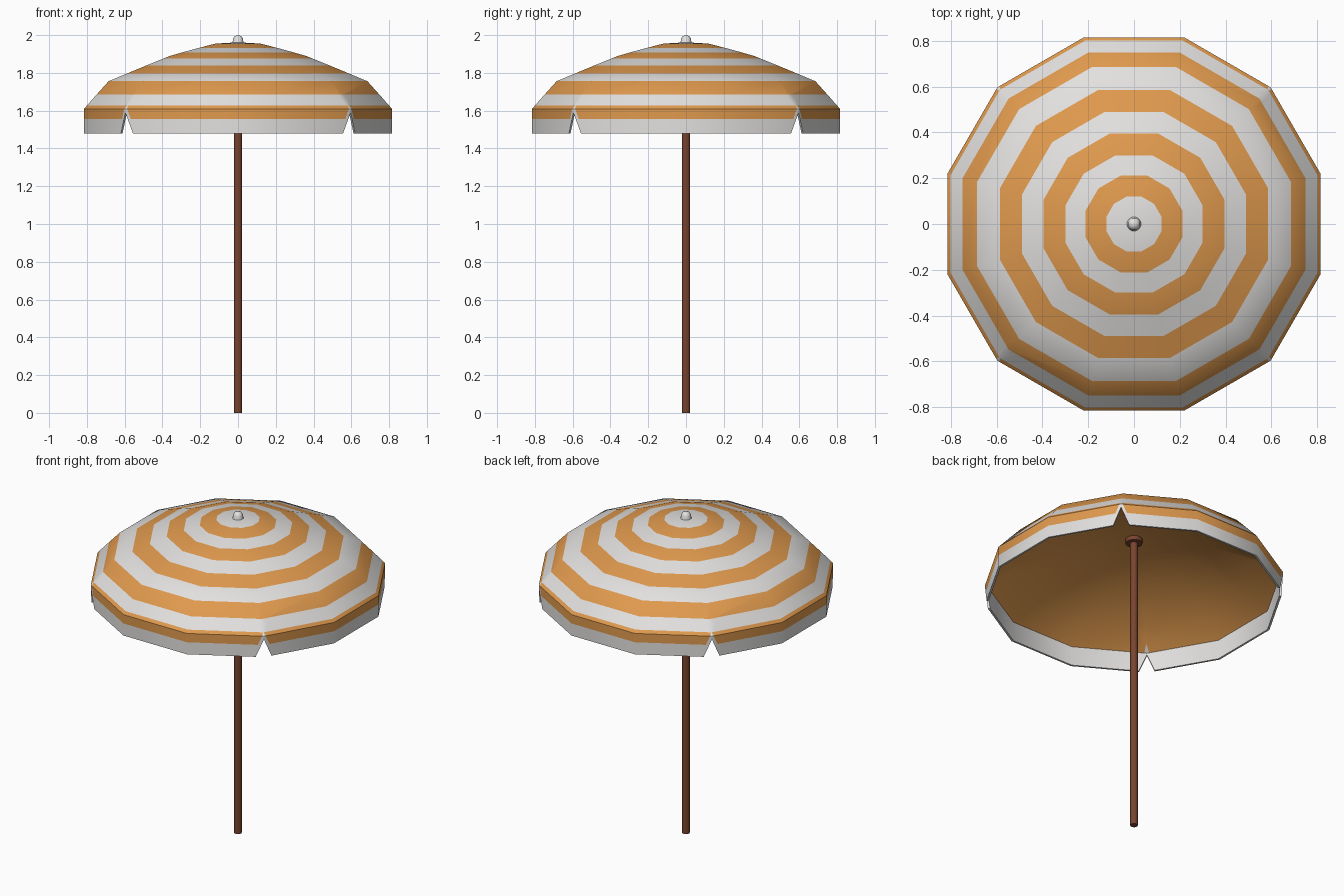
import bpy, bmesh, math
from mathutils import Vector

if "Cube" in bpy.data.objects:
    bpy.data.objects.remove(bpy.data.objects["Cube"])

SIDES = 12
HALF = math.pi / SIDES


def material(name, rgb):
    m = bpy.data.materials.new(name)
    m.diffuse_color = (*rgb, 1)
    m.use_nodes = True
    m.node_tree.nodes["Principled BSDF"].inputs["Base Color"].default_value = m.diffuse_color
    return m


WHITE = material("white_cloth", (0.76, 0.75, 0.74))
ORANGE = material("orange_cloth", (0.74, 0.32, 0.075))
BROWN = material("brown_wood", (0.19, 0.058, 0.028))


def lathe(profile, sides, face_scale=1.0):
    """Spin (radius, z, material index) points; the index colours the band after its point."""
    bm = bmesh.new()
    rings = []
    for r, z, _ in profile:
        if r == 0:
            rings.append([bm.verts.new((0, 0, z))] * sides)
        else:
            rings.append([bm.verts.new((r * face_scale * math.cos(2 * math.pi * (k + .5) / sides),
                                        r * face_scale * math.sin(2 * math.pi * (k + .5) / sides), z))
                          for k in range(sides)])
    for i in range(len(rings) - 1):
        a, b = rings[i], rings[i + 1]
        for k in range(sides):
            n = (k + 1) % sides
            f = bm.faces.new(list(dict.fromkeys((a[k], b[k], b[n], a[n]))))
            f.material_index = profile[i][2]
    return bm


def finish(bm, name, mats, angle=35):
    bmesh.ops.recalc_face_normals(bm, faces=bm.faces)
    me = bpy.data.meshes.new(name)
    bm.to_mesh(me)
    bm.free()
    ob = bpy.data.objects.new(name, me)
    bpy.context.collection.objects.link(ob)
    for m in mats:
        me.materials.append(m)
    bpy.ops.object.select_all(action='DESELECT')
    ob.select_set(True)
    bpy.context.view_layer.objects.active = ob
    bpy.ops.object.shade_smooth_by_angle(angle=math.radians(angle))
    return ob


# Canopy: striped outer dome and valance, thin rim, plain lining (0 white, 1 orange)
canopy = lathe([
    (0, 1.962, 0), (.12, 1.955, 1), (.212, 1.931, 0), (.30, 1.907, 1), (.36, 1.89, 1),
    (.395, 1.876, 0), (.488, 1.838, 1), (.585, 1.798, 0), (.685, 1.756, 1), (.748, 1.686, 0),
    (.80, 1.627, 1), (.815, 1.61, 1), (.815, 1.555, 0), (.815, 1.48, 0),
    (.803, 1.48, 0), (.803, 1.555, 0), (.803, 1.60, 1), (.68, 1.70, 1), (.36, 1.82, 1),
    (.12, 1.86, 1), (0, 1.865, 1)], SIDES, 1 / math.cos(HALF))

# Four V notches with white trim, at the diagonal corners of the valance
APEX, TRIM, SLOPE = 1.59, 1.635, .11 / .045
for q in range(4):
    ang = math.pi / 4 + q * math.pi / 2
    out = Vector((math.cos(ang), math.sin(ang), 0))
    tan = Vector((-math.sin(ang), math.cos(ang), 0))

    def near():
        res = []
        for f in canopy.faces:
            c = f.calc_center_median()
            if c.z < 1.67 and c.dot(out) > .65 and abs(c.dot(tan)) < .45:
                res.append(f)
        return res

    for top in (APEX, TRIM):
        for s in (-1, 1):
            fs = near()
            geom = list({e for f in fs for e in f.edges}) + list({v for f in fs for v in f.verts}) + fs
            bmesh.ops.bisect_plane(canopy, geom=geom, dist=1e-4, plane_co=(0, 0, top),
                                   plane_no=(tan * s * SLOPE + Vector((0, 0, 1))).normalized())
    cut = []
    for f in near():
        c = f.calc_center_median()
        level = c.z + abs(c.dot(tan)) * SLOPE
        if level < APEX:
            cut.append(f)
        elif level < TRIM and c.dot(out) + abs(c.dot(tan)) * math.tan(HALF) > .8:
            f.material_index = 0
    bmesh.ops.delete(canopy, geom=cut, context='FACES')
    # close the cloth thickness along the notch
    edge = sorted((v for v in canopy.verts if v.is_boundary and v.co.dot(out) > .7),
                  key=lambda v: v.co.dot(tan))
    depth = lambda v: v.co.dot(out) + abs(v.co.dot(tan)) * math.tan(HALF)
    outer = [v for v in edge if depth(v) > .8375]
    inner = [v for v in edge if depth(v) <= .8375]
    if len(outer) == len(inner):
        for i in range(len(outer) - 1):
            canopy.faces.new((outer[i], outer[i + 1], inner[i + 1], inner[i]))
finish(canopy, "canopy", [WHITE, ORANGE])

# Finial on top
finish(lathe([(0, 1.94, 0), (.036, 1.945, 0), (.029, 1.967, 0), (.027, 1.982, 0),
              (.018, 1.995, 0), (0, 2.0, 0)], 12), "finial", [WHITE], 50)

# Pole and the hub under the lining
finish(lathe([(0, 0, 0), (.022, 0, 0), (.022, 1.87, 0), (0, 1.87, 0)], 12), "pole", [BROWN])
finish(lathe([(0, 1.837, 0), (.048, 1.837, 0), (.048, 1.87, 0), (0, 1.87, 0)], 12), "hub", [BROWN])
